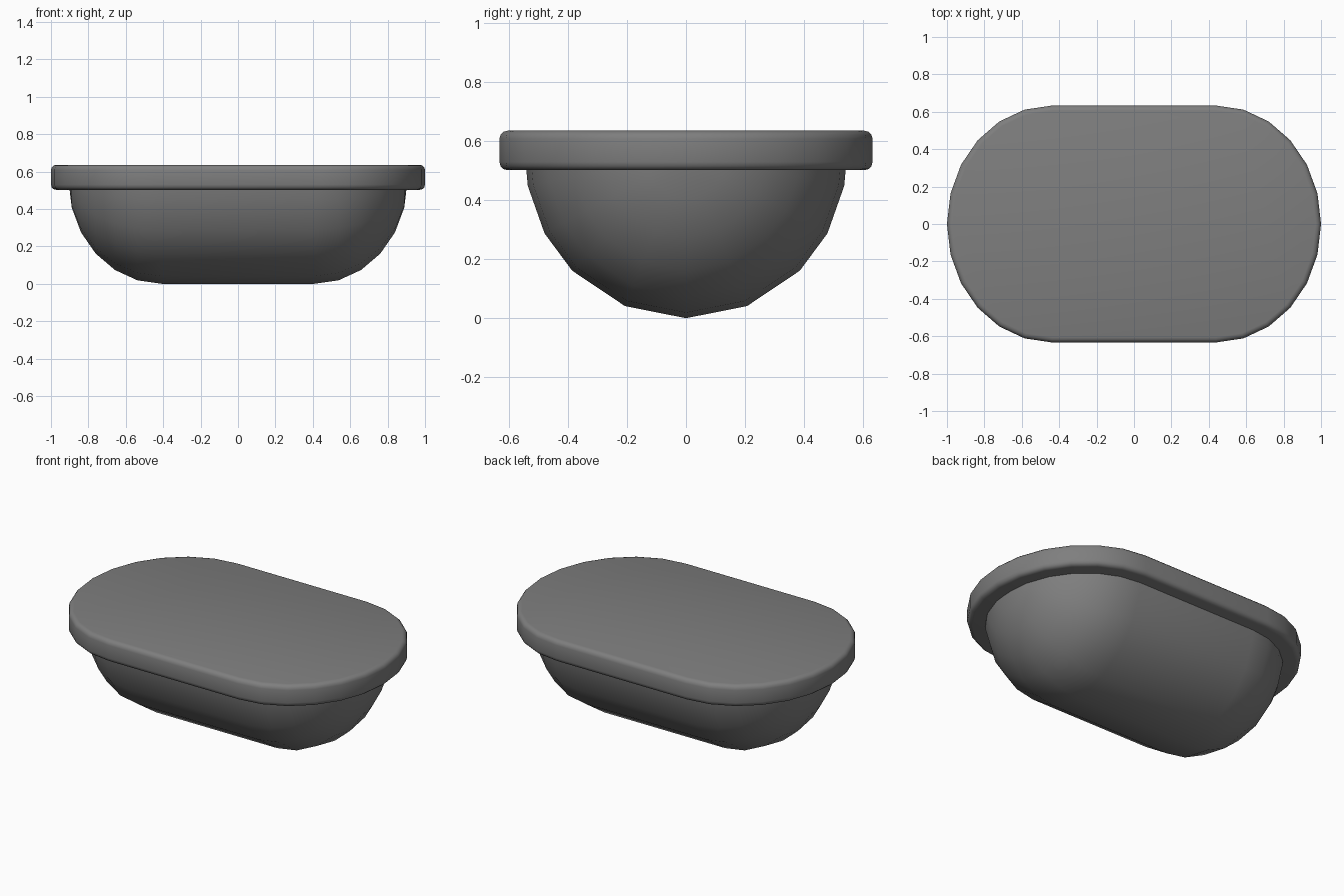
import bpy, bmesh
from math import sin, cos, radians

if "Cube" in bpy.data.objects:
    bpy.data.objects.remove(bpy.data.objects["Cube"])

# Dark grey finish shared by both parts
dark = bpy.data.materials.new("dark_grey")
dark.diffuse_color = (0.21, 0.21, 0.21, 1)
dark.use_nodes = True
dark.node_tree.nodes["Principled BSDF"].inputs["Base Color"].default_value = dark.diffuse_color


def finish(bm, name, angle):
    bmesh.ops.recalc_face_normals(bm, faces=bm.faces)
    mesh = bpy.data.meshes.new(name)
    bm.to_mesh(mesh)
    bm.free()
    mesh.materials.append(dark)
    obj = bpy.data.objects.new(name, mesh)
    bpy.context.collection.objects.link(obj)
    bpy.ops.object.select_all(action='DESELECT')
    obj.select_set(True)
    bpy.context.view_layer.objects.active = obj
    bpy.ops.object.shade_smooth_by_angle(angle=radians(angle))
    return obj


# Lid: rounded oblong slab with softened top and bottom edges
Z0, Z1 = 0.502, 0.636
outline = []
for side, start in ((1, -90), (-1, 90)):
    for i in range(13):
        a = radians(start + 15 * i)
        outline.append((side * 0.44 + 0.56 * cos(a), 0.633 * sin(a)))
bm = bmesh.new()
base = bm.faces.new([bm.verts.new((x, y, Z0)) for x, y in outline])
ext = bmesh.ops.extrude_face_region(bm, geom=[base])
for v in ext['geom']:
    if isinstance(v, bmesh.types.BMVert):
        v.co.z = Z1
rims = [e for e in bm.edges if abs(e.verts[0].co.z - e.verts[1].co.z) < 1e-5]
bmesh.ops.bevel(bm, geom=rims, offset=0.028, segments=3, profile=0.5, affect='EDGES')
finish(bm, "lid", 40)

# Bowl: half-round trough section swept along x, rounded off at both ends
section = [90, 79.4, 61.5, 45, 22.3, 0]        # degrees away from straight down
section = section + [-a for a in section[-2::-1]]
stations = [(-1, t) for t in range(0, 91, 15)] + [(1, t) for t in range(90, -1, -15)]
bm = bmesh.new()
rows = []
for side, t in stations:
    x = side * (0.41 + 0.496 * cos(radians(t)))
    r = sin(radians(t))
    rows.append([bm.verts.new((x, 0.546 * r * sin(radians(a)), 0.55 - 0.55 * r * cos(radians(a))))
                 for a in section])
for p, q in zip(rows, rows[1:]):
    for i in range(len(section) - 1):
        bm.faces.new((p[i], p[i + 1], q[i + 1], q[i]))
    bm.faces.new((p[-1], p[0], q[0], q[-1]))   # closed top, hidden inside the lid
bmesh.ops.remove_doubles(bm, verts=bm.verts, dist=1e-4)
finish(bm, "bowl", 50)
